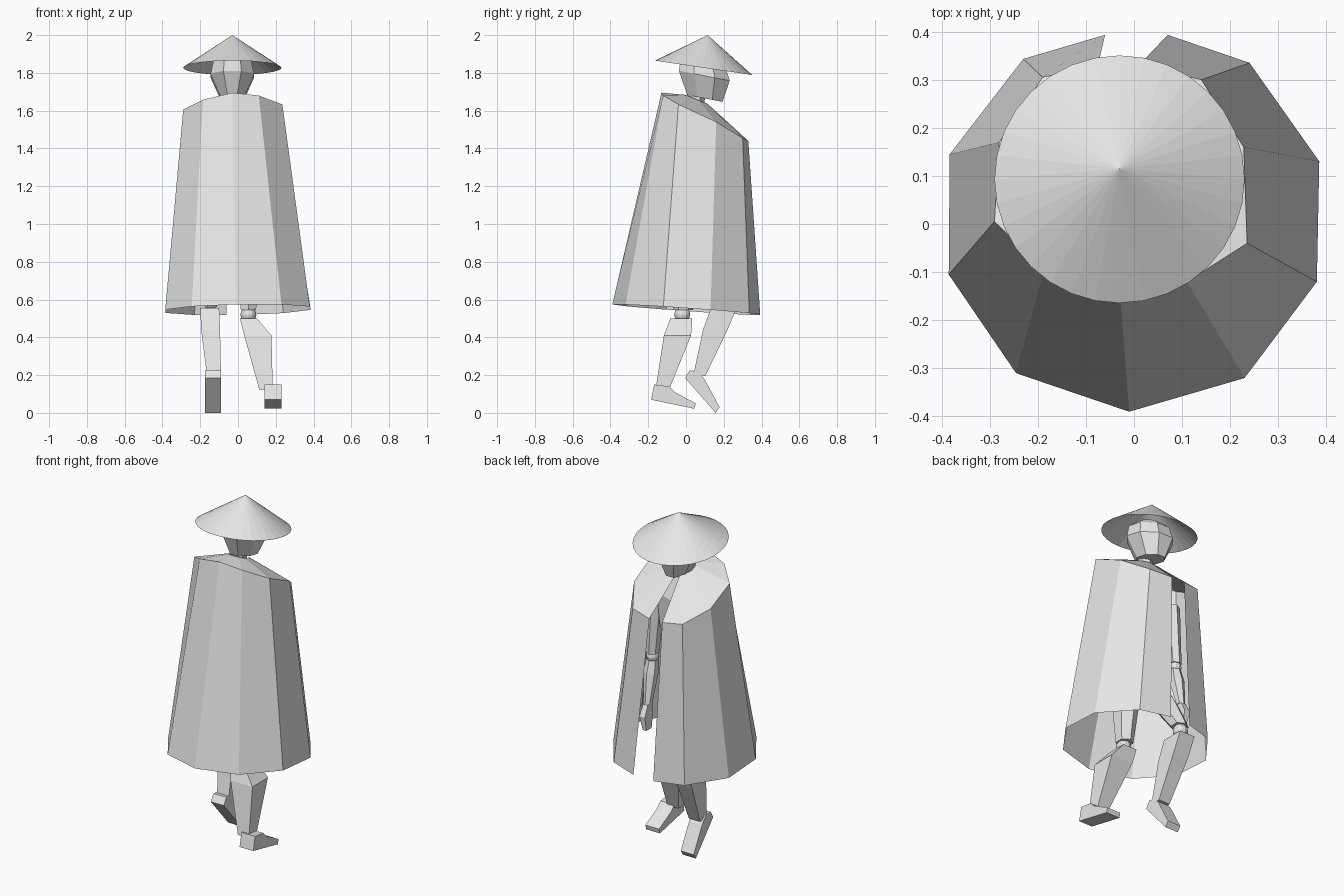
import bpy, bmesh, math
from mathutils import Matrix, Vector

cloth = bpy.data.materials.new("light grey")
cloth.diffuse_color = (0.8, 0.8, 0.8, 1)


def finish(name, bm, fix=True):
    if fix:
        bmesh.ops.recalc_face_normals(bm, faces=bm.faces[:])
    me = bpy.data.meshes.new(name)
    bm.to_mesh(me)
    bm.free()
    me.materials.append(cloth)
    ob = bpy.data.objects.new(name, me)
    bpy.context.collection.objects.link(ob)
    return ob


def loft(name, rings, n=4, tilt=0.0):
    """Closed tapered solid through rings of (x, y, z, half width, half depth)."""
    bm = bmesh.new()
    loops = []
    for x, y, z, hx, hy in rings:
        ring = []
        for i in range(n):
            a = math.pi * (2 * i + 1) / n
            k = 1 / math.cos(math.pi / n)
            off = Vector((hx * k * math.cos(a), hy * k * math.sin(a), 0))
            off.rotate(Matrix.Rotation(tilt, 3, 'X'))
            ring.append(bm.verts.new(Vector((x, y, z)) + off))
        loops.append(ring)
    for a, b in zip(loops, loops[1:]):
        for i in range(n):
            j = (i + 1) % n
            bm.faces.new((a[i], a[j], b[j], b[i]))
    bm.faces.new(loops[0][::-1])
    bm.faces.new(loops[-1])
    return finish(name, bm)


def ball(name, loc, r):
    bm = bmesh.new()
    bmesh.ops.create_uvsphere(bm, u_segments=12, v_segments=8, radius=r)
    bmesh.ops.translate(bm, vec=loc, verts=bm.verts[:])
    finish(name, bm)


def slab(name, profile, x0, x1):
    """Side profile of (y, z) points extruded across x."""
    bm = bmesh.new()
    a = [bm.verts.new((x0, y, z)) for y, z in profile]
    b = [bm.verts.new((x1, y, z)) for y, z in profile]
    n = len(a)
    for i in range(n):
        j = (i + 1) % n
        bm.faces.new((a[i], a[j], b[j], b[i]))
    bm.faces.new(a[::-1])
    bm.faces.new(b)
    finish(name, bm)


# Straw hat: open, tilted 32-sided cone
bm = bmesh.new()
tip = bm.verts.new((-0.03, 0.115, 2.0))
rot = Matrix.Rotation(math.radians(-8.4), 3, 'X')
rim = []
for i in range(32):
    a = 2 * math.pi * i / 32
    p = rot @ Vector((0.26 * math.cos(a), 0.26 * math.sin(a), 0))
    rim.append(bm.verts.new(p + Vector((-0.03, 0.093, 1.827))))
for i in range(32):
    bm.faces.new((rim[i], rim[(i + 1) % 32], tip))
finish("hat", bm, False)

# Cape: hem, shoulder and collar rows, open at the +y side
hem = [(0.07, 0.393), (0.24, 0.335), (0.385, 0.13), (0.38, -0.12), (0.23, -0.32),
       (-0.01, -0.39), (-0.245, -0.31), (-0.385, -0.105), (-0.383, 0.145),
       (-0.23, 0.343), (-0.06, 0.393)]
shoulder = [(0.01, 0.33, 1.44), (0.14, 0.30, 1.455), (0.228, 0.16, 1.54),
            (0.235, -0.04, 1.633), (0.11, -0.12, 1.68), (-0.03, -0.13, 1.695),
            (-0.185, -0.095, 1.658), (-0.29, 0.005, 1.605), (-0.28, 0.17, 1.515),
            (-0.19, 0.305, 1.45), (-0.075, 0.33, 1.44)]
bm = bmesh.new()
low = [bm.verts.new((x, y, 0.547 - 0.07 * y + 0.02 * x)) for x, y in hem]
mid = [bm.verts.new(p) for p in shoulder]
top = []
for x, y, z in shoulder:
    d = Vector((x + 0.03, y - 0.1)).normalized() * 0.06
    top.append(bm.verts.new((-0.03 + d.x, 0.055 + d.y, 1.66 - 0.4 * d.y)))
for a, b in ((low, mid), (mid, top)):
    for i in range(10):
        bm.faces.new((a[i + 1], a[i], b[i], b[i + 1]))
finish("cape", bm, False)

# Head and neck
loft("head", [(-0.03, 0.10, 1.665, 0.062, 0.095), (-0.03, 0.097, 1.785, 0.115, 0.137),
              (-0.03, 0.09, 1.855, 0.10, 0.12), (-0.03, 0.09, 1.89, 0.06, 0.07)],
     8, math.radians(-11))
loft("neck", [(-0.03, 0.04, 1.57, 0.04, 0.045), (-0.03, 0.06, 1.74, 0.036, 0.04)], 6)

# Torso and hips under the cape
loft("torso", [(-0.03, 0.02, 1.05, 0.10, 0.065), (-0.03, 0.04, 1.30, 0.14, 0.09),
               (-0.03, 0.05, 1.48, 0.15, 0.09), (-0.03, 0.04, 1.60, 0.08, 0.05)], 6)
loft("hips", [(-0.03, 0.02, 0.86, 0.09, 0.06), (-0.03, 0.02, 0.95, 0.13, 0.08),
              (-0.03, 0.02, 1.06, 0.10, 0.065)], 6)

# Arms hanging inside the cape
for side, name in ((1, "right"), (-1, "left")):
    x = lambda v: -0.03 + side * v
    loft(name + "_upper_arm", [(x(0.20), 0.07, 1.10, 0.03, 0.032),
                               (x(0.18), 0.06, 1.45, 0.042, 0.042)], 6)
    ball(name + "_elbow", (x(0.20), 0.07, 1.08), 0.035)
    loft(name + "_forearm", [(x(0.19), 0.13, 0.82, 0.02, 0.022),
                             (x(0.20), 0.085, 0.99, 0.036, 0.036),
                             (x(0.20), 0.07, 1.06, 0.03, 0.03)], 6)
    loft(name + "_hand", [(x(0.18), 0.15, 0.68, 0.012, 0.025),
                          (x(0.19), 0.145, 0.76, 0.018, 0.038),
                          (x(0.19), 0.13, 0.82, 0.016, 0.022)], 4)

# Right leg, standing back
loft("right_thigh", [(0.055, -0.015, 0.545, 0.04, 0.045), (0.06, 0.0, 0.75, 0.06, 0.065),
                     (0.055, 0.015, 0.93, 0.065, 0.07)], 6)
ball("right_knee", (0.055, -0.02, 0.52), 0.042)
loft("right_shin", [(0.148, -0.125, 0.125, 0.036, 0.036), (0.105, -0.045, 0.41, 0.072, 0.072),
                    (0.055, -0.025, 0.50, 0.045, 0.058)], 4)
slab("right_foot", [(-0.185, 0.07), (-0.168, 0.15), (-0.09, 0.14), (-0.06, 0.11),
                    (0.052, 0.05), (0.045, 0.022)], 0.14, 0.23)

# Left leg, stepping forward
loft("left_thigh", [(-0.145, 0.21, 0.62, 0.042, 0.045), (-0.13, 0.12, 0.77, 0.06, 0.065),
                    (-0.11, 0.03, 0.93, 0.065, 0.07)], 6)
ball("left_knee", (-0.145, 0.215, 0.59), 0.042)
loft("left_shin", [(-0.127, 0.07, 0.195, 0.037, 0.032), (-0.145, 0.155, 0.44, 0.05, 0.065),
                   (-0.15, 0.20, 0.555, 0.05, 0.068)], 4)
slab("left_foot", [(-0.005, 0.185), (0.02, 0.225), (0.065, 0.22), (0.10, 0.175),
                   (0.178, 0.03), (0.157, 0.0)], -0.175, -0.09)
